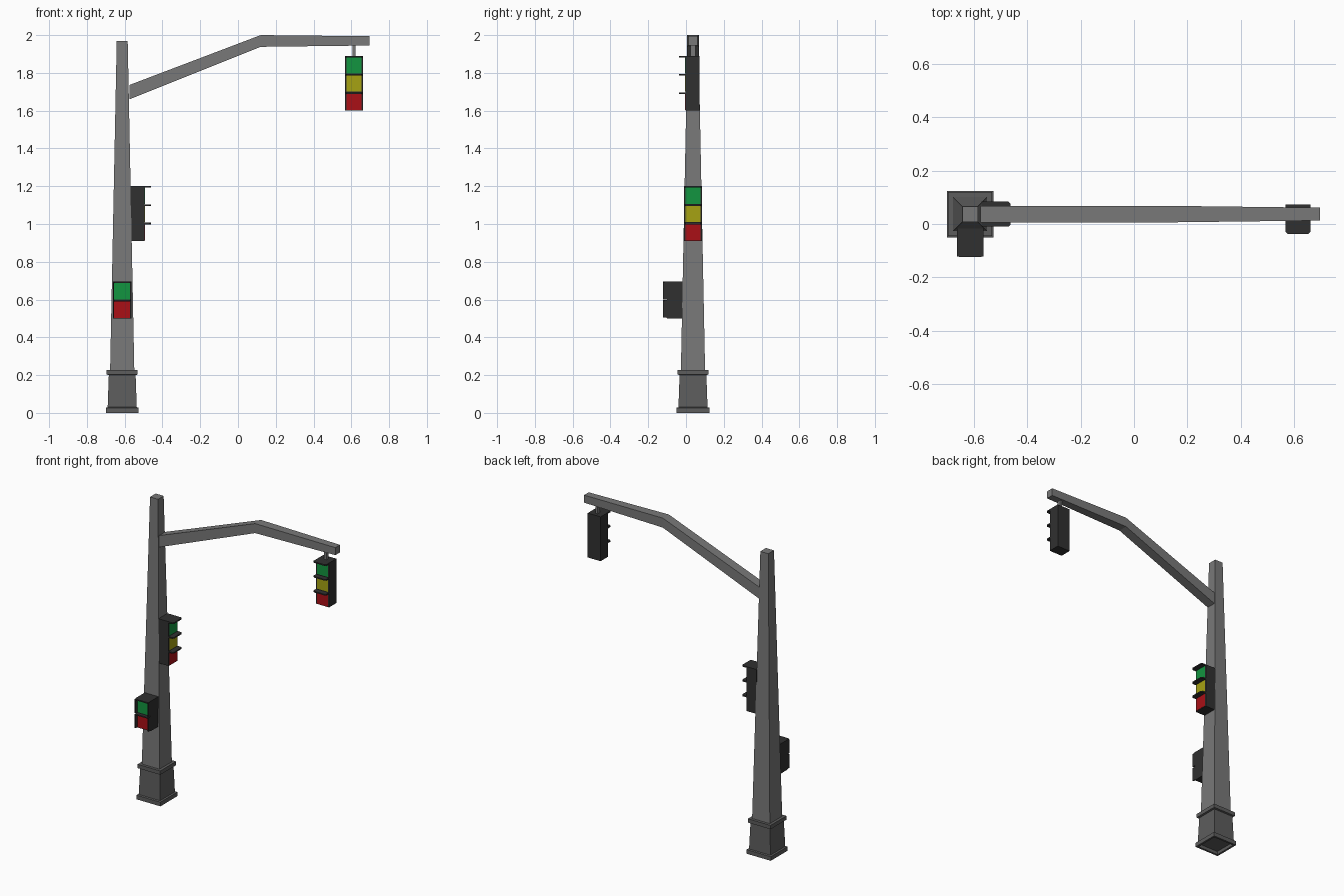
import bpy, bmesh
from math import pi
from mathutils import Matrix, Vector

if "Cube" in bpy.data.objects:
    bpy.data.objects.remove(bpy.data.objects["Cube"])

PX, PY = -0.613, 0.037   # pole axis


def mat(name, rgb):
    m = bpy.data.materials.new(name)
    m.diffuse_color = (*rgb, 1)
    m.use_nodes = True
    m.node_tree.nodes["Principled BSDF"].inputs["Base Color"].default_value = m.diffuse_color
    return m


POLE = mat("pole_grey", (0.19, 0.19, 0.19))
BASE = mat("base_grey", (0.11, 0.11, 0.11))
DARK = mat("housing_dark", (0.03, 0.03, 0.03))
RED = mat("red_lens", (0.4, 0.005, 0.008))
YELLOW = mat("yellow_lens", (0.38, 0.36, 0.006))
GREEN = mat("green_lens", (0.006, 0.3, 0.05))


def finish(bm, name, material, matrix=Matrix()):
    bmesh.ops.recalc_face_normals(bm, faces=bm.faces)
    me = bpy.data.meshes.new(name)
    bm.to_mesh(me)
    bm.free()
    ob = bpy.data.objects.new(name, me)
    ob.matrix_world = matrix
    me.materials.append(material)
    bpy.context.collection.objects.link(ob)
    return ob


def add_box(bm, lo, hi):
    lo, hi = Vector(lo), Vector(hi)
    m = Matrix.Translation((lo + hi) / 2) @ Matrix.Diagonal((*(hi - lo), 1))
    bmesh.ops.create_cube(bm, size=1, matrix=m)


def loft(name, rings, material, cap_start=True):
    """Bridge a list of four-point sections into a closed tube."""
    bm = bmesh.new()
    rows = [[bm.verts.new(p) for p in ring] for ring in rings]
    for a, b in zip(rows, rows[1:]):
        for i in range(4):
            j = (i + 1) % 4
            bm.faces.new((a[i], a[j], b[j], b[i]))
    if cap_start:
        bm.faces.new(rows[0])
    bm.faces.new(rows[-1])
    return finish(bm, name, material)


def square(h, z):
    return [(PX + sx * h, PY + sy * h, z)
            for sx, sy in ((-1, -1), (1, -1), (1, 1), (-1, 1))]


def section(x, z0, z1, h):
    return [(x, PY - h, z0), (x, PY + h, z0), (x, PY + h, z1), (x, PY - h, z1)]


def visor(bm, w, y0, y1, z, t=0.008, c=0.008):
    """Thin plate with clipped front corners, top at z."""
    pts = [(-w / 2, y1), (-w / 2, y0 + c), (-w / 2 + c, y0),
           (w / 2 - c, y0), (w / 2, y0 + c), (w / 2, y1)]
    f = bm.faces.new([bm.verts.new((x, y, z - t)) for x, y in pts])
    new = bmesh.ops.extrude_face_region(bm, geom=[f])["geom"]
    bmesh.ops.translate(bm, vec=(0, 0, t),
                        verts=[v for v in new if isinstance(v, bmesh.types.BMVert)])


def signal(name, loc, turn, w, depth, h, hood, colours, walls=False):
    """Housing in local space: lens plane at y=0, facing -y, bottom at z=0."""
    m = Matrix.Translation(loc) @ Matrix.Rotation(turn, 4, 'Z')
    bm = bmesh.new()
    add_box(bm, (-w / 2, 0, 0), (w / 2, depth, h))
    n, b = len(colours), 0.007
    step = h / n
    for i in range(n):
        visor(bm, w, -hood, 0.003, h - i * step)
    if walls:
        for s in (-1, 1):
            for i in range(n):
                x0, x1 = sorted((s * w / 2, s * (w / 2 - b)))
                add_box(bm, (x0, -hood + 0.002, i * step + 0.004),
                        (x1, 0.003, (i + 1) * step - 0.004))
    finish(bm, name + "_housing", DARK, m)
    for i, c in enumerate(colours):
        top = h - i * step
        bm = bmesh.new()
        add_box(bm, (-w / 2 + b, -0.002, top - step + b / 2),
                (w / 2 - b, 0.004, top - b))
        finish(bm, f"{name}_{c.name}", c, m)


# Stepped plinth, open underneath
loft("pole_base", [square(h, z) for h, z in (
    (0.072, 0.02), (0.074, 0), (0.087, 0), (0.087, 0.027), (0.077, 0.03),
    (0.071, 0.2), (0.082, 0.203), (0.082, 0.228), (0.064, 0.228))], BASE)

# Tapered square pole
loft("pole", [square(0.064, 0.228), square(0.029, 1.97)], POLE, False)

# Bent, tapered overhead arm
loft("overhead_arm", [section(-0.575, 1.66, 1.736, 0.031),
                      section(0.12, 1.938, 2.0, 0.031),
                      section(0.695, 1.945, 1.994, 0.024)], POLE)

# Hanger for the overhead signal
bm = bmesh.new()
add_box(bm, (0.606, PY - 0.012, 1.885), (0.622, PY + 0.012, 1.95))
finish(bm, "signal_hanger", POLE)

# Signal heads: overhead, pole side, and hooded pedestrian light
three = (GREEN, YELLOW, RED)
signal("overhead_signal", (0.614, -0.003, 1.6), 0, 0.093, 0.075, 0.29, 0.034, three)
signal("side_signal", (-0.495, PY, 0.91), pi / 2, 0.093, 0.075, 0.29, 0.034, three)
signal("pedestrian_signal", (PX, -0.1, 0.5), 0, 0.099, 0.085, 0.195, 0.023,
       (GREEN, RED), walls=True)
